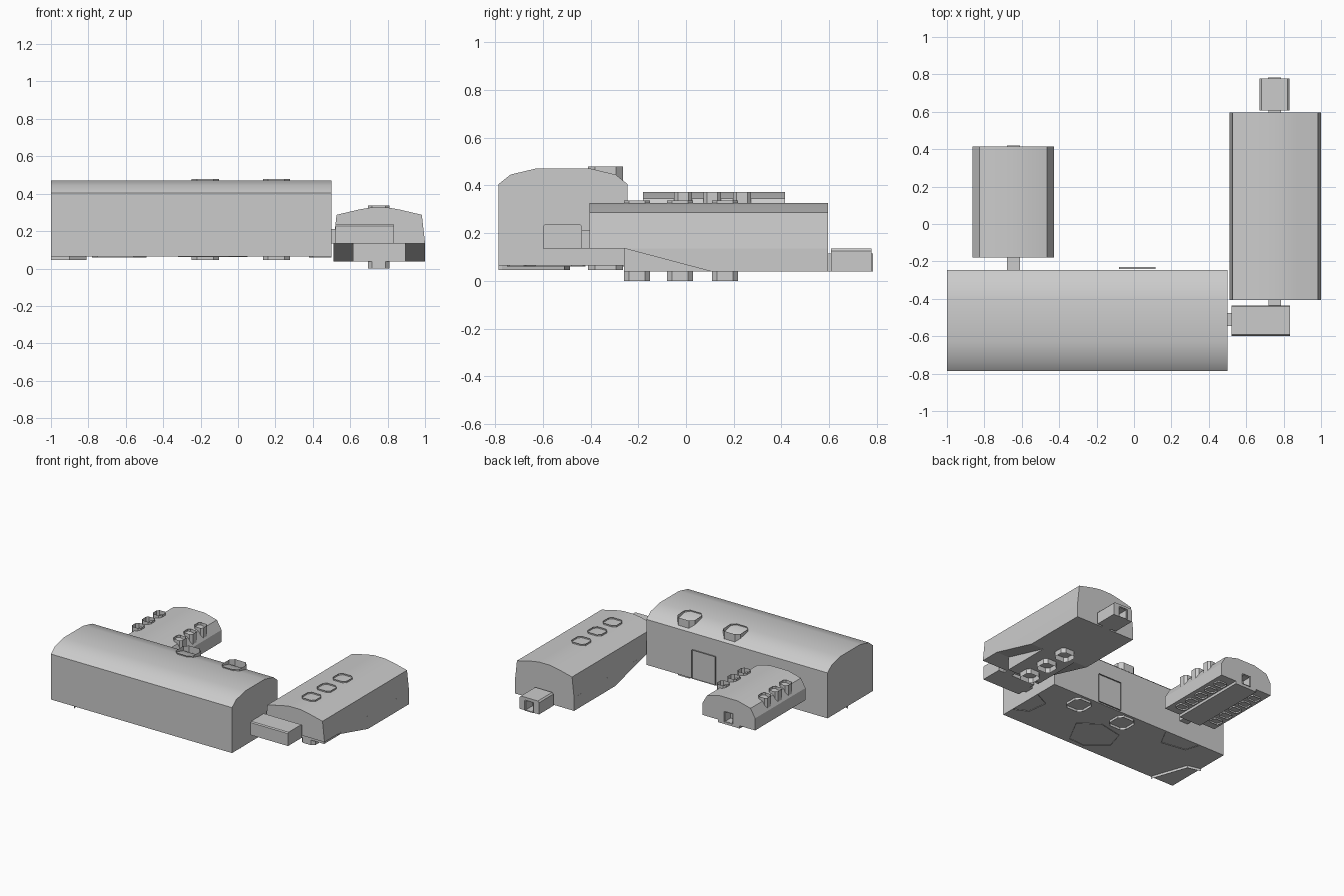
import bpy, bmesh
from mathutils import Vector

if "Cube" in bpy.data.objects:
    bpy.data.objects.remove(bpy.data.objects["Cube"])


def make(name, verts, faces, smooth=False):
    me = bpy.data.meshes.new(name)
    me.from_pydata(verts, [], faces)
    bm = bmesh.new()
    bm.from_mesh(me)
    bmesh.ops.recalc_face_normals(bm, faces=bm.faces)
    bm.to_mesh(me)
    bm.free()
    ob = bpy.data.objects.new(name, me)
    bpy.context.collection.objects.link(ob)
    if smooth:
        bpy.ops.object.select_all(action='DESELECT')
        ob.select_set(True)
        bpy.context.view_layer.objects.active = ob
        bpy.ops.object.shade_smooth_by_angle(angle=0.52)
    return ob


def prism(name, profile, axis, a, b, smooth=False):
    """Extrude a closed profile along axis (x: profile is y,z; y: profile is x,z)."""
    n = len(profile)
    put = (lambda p, t: (t, p[0], p[1])) if axis == 'x' else (lambda p, t: (p[0], t, p[1]))
    verts = [put(p, t) for t in (a, b) for p in profile]
    faces = [tuple(range(n)), tuple(range(n, 2 * n))]
    faces += [(i, (i + 1) % n, n + (i + 1) % n, n + i) for i in range(n)]
    return make(name, verts, faces, smooth)


def box(name, x0, x1, y0, y1, z0, z1):
    return prism(name, [(x0, z0), (x1, z0), (x1, z1), (x0, z1)], 'y', y0, y1)


def strip(name, pts, offset, closed=False):
    """Thin open wall: a path swept by an offset vector."""
    n = len(pts)
    base = [Vector(p) for p in pts]
    verts = base + [p + Vector(offset) for p in base]
    faces = [(i, (i + 1) % n, n + (i + 1) % n, n + i) for i in range(n if closed else n - 1)]
    return make(name, verts, faces)


def ring(name, cx, cy, w, d, z0, z1):
    """Open tube with cut corners."""
    c = 0.2 * min(w, d)
    a, b = w / 2, d / 2
    pts = [(a, b - c), (a - c, b), (c - a, b), (-a, b - c),
           (-a, c - b), (c - a, -b), (a - c, -b), (a, c - b)]
    return strip(name, [(cx + x, cy + y, z0) for x, y in pts], (0, 0, z1 - z0), True)


def mirrored(half, c):
    """Profile symmetric about c from (half width, z) pairs, bottom to top."""
    return [(c + w, z) for w, z in half] + [(c - w, z) for w, z in reversed(half)]


def niche(ob, *dims):
    cut = box(ob.name + "_cutter", *dims)
    cut.hide_render = True
    cut.hide_viewport = True
    m = ob.modifiers.new("niche", 'BOOLEAN')
    m.object = cut
    m.solver = 'EXACT'


# Main hall with vaulted roof
prism("main_hall", mirrored([(.27, .065), (.27, .405), (.22, .445), (.115, .47)], -.515),
      'x', -1, .5, True)
for x in (-.175, .205):
    ring("hall_roof_hatch", x, -.337, .145, .145, .41, .478)
    ring("hall_floor_hatch", x, -.337, .145, .145, .046, .066)

# Back doorway frame of the hall
strip("hall_door_frame", [(-.08, -.24, .07), (-.08, -.24, .285), (.115, -.24, .285),
                          (.115, -.24, .07)], (0, .01, 0), True)

# Shallow floor outlines under the hall
floor_lines = [
    ([(-1, -.485), (-.9, -.51), (-.81, -.77), (-.81, -.785)], .02, False),
    ([(-.05, -.74), (-.18, -.75), (-.32, -.63), (-.28, -.49), (-.09, -.45), (.05, -.55)], .005, True),
    ([(-.78, -.25), (-.75, -.35), (-.56, -.38), (-.49, -.25)], .006, False),
    ([(.5, -.68), (.4, -.63), (.38, -.48), (.5, -.42)], .006, False)]
for pts, depth, closed in floor_lines:
    strip("hall_floor_outline", [(x, y, .066) for x, y in pts], (0, 0, -depth), closed)

# Left wing
left = prism("left_wing", mirrored([(.09, .17), (.09, .19), (.218, .19), (.218, .28),
                                    (.18, .345), (.075, .372)], -.645), 'y', -.18, .415, True)
niche(left, -.675, -.615, .35, .45, .192, .262)
strip("left_wing_door_frame", [(-.68, .415, .19), (-.68, .415, .266), (-.61, .415, .266),
                               (-.61, .415, .19)], (0, .006, 0), True)
box("left_wing_passage", -.68, -.61, -.25, -.17, .19, .27)
for s in (-1, 1):
    for y in (-.012, .11, .235):
        ring("left_wing_hatch", -.645 + s * .172, y, .075, .075, .29, .372)
    for i in range(5):
        ring("left_wing_floor_slot", -.645 + s * .15, -.08 + i * .1, .08, .06, .178, .192)

# Right wing: upper body and stepped lower body
prism("right_wing", mirrored([(.245, .135), (.228, .287), (.11, .315), (.045, .326)], .755),
      'y', -.405, .595, True)
prism("right_wing_lower", [(-.26, .136), (.11, .038), (.595, .038), (.595, .136)], 'x', .51, 1)
box("right_wing_keel", .615, .895, -.26, .2, .038, .136)
for y in (-.205, -.025, .163):
    ring("right_wing_roof_hatch", .752, y, .115, .11, .3, .336)
    ring("right_wing_floor_hatch", .752, y, .115, .11, 0, .04)

# Corner room and its passages
prism("corner_room", [(-.598, .135), (-.598, .228), (-.592, .236), (-.442, .236),
                      (-.435, .228), (-.435, .135)], 'x', .522, .833)
box("corner_room_side_passage", .495, .53, -.545, -.475, .135, .21)
box("corner_room_back_passage", .718, .785, -.44, -.40, .135, .21)

# End room with open doorway
end = prism("end_room", [(.672, .038), (.832, .038), (.832, .125), (.822, .136), (.682, .136),
                         (.672, .125)], 'y', .608, .778)
niche(end, .722, .782, .7, .8, .042, .112)
strip("end_room_door_frame", [(.717, .778, .038), (.717, .778, .115), (.787, .778, .115),
                              (.787, .778, .038)], (0, .006, 0), True)
box("end_room_passage", .718, .785, .59, .61, .038, .115)
